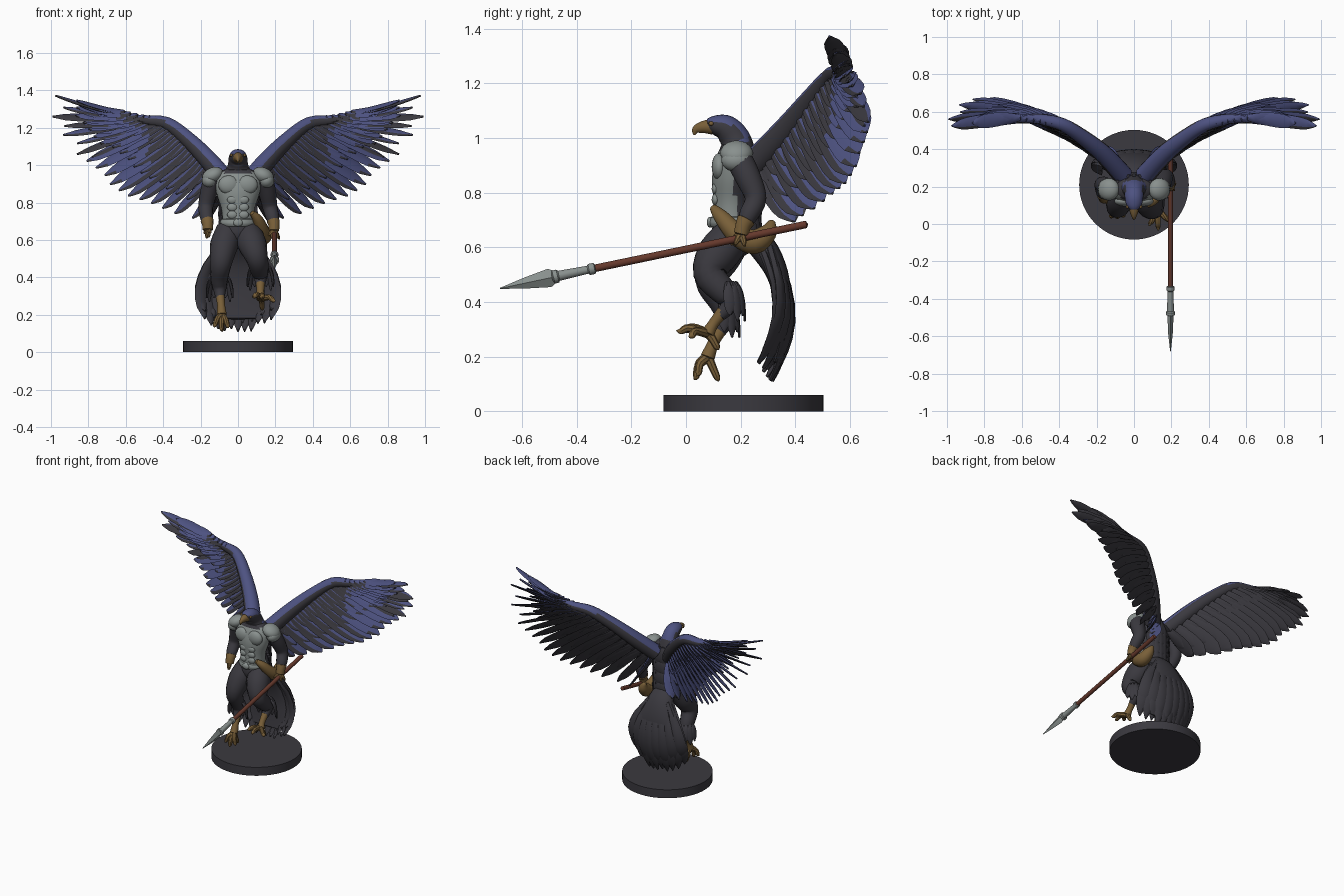
import bpy, bmesh, math, random
from mathutils import Vector, Matrix

random.seed(4)
cube = bpy.data.objects.get("Cube")
if cube:
    bpy.data.objects.remove(cube)


def material(name, rgb):
    m = bpy.data.materials.new(name)
    m.use_nodes = True
    m.diffuse_color = (*rgb, 1)
    bsdf = m.node_tree.nodes["Principled BSDF"]
    bsdf.inputs["Base Color"].default_value = (*rgb, 1)
    bsdf.inputs["Roughness"].default_value = 0.8
    return m


DARK = material("charcoal", (0.043, 0.041, 0.050))
BLUE = material("dusk blue", (0.075, 0.085, 0.22))
STEEL = material("grey steel", (0.25, 0.28, 0.27))
TAN = material("tan skin", (0.19, 0.115, 0.04))
WOOD = material("red wood", (0.13, 0.04, 0.025))


def sample(P, f):
    """Smooth curve through rows of any width."""
    i = min(int(f), len(P) - 2)
    t = f - i
    rows = zip(P[max(i - 1, 0)], P[i], P[i + 1], P[min(i + 2, len(P) - 1)])
    return [b + 0.5 * t * (c - a + t * (2*a - 5*b + 4*c - d + t * (3*(b - c) + d - a)))
            for a, b, c, d in rows]


def sweep(bm, rows, ref=(1, 0, 0), sides=14, steps=4):
    """Skin elliptical rings; each row is x, y, z, radius along ref, other radius."""
    n = (len(rows) - 1) * steps
    pts = [sample(rows, k / steps) for k in range(n + 1)]
    pos = [Vector(p[:3]) for p in pts]
    ref, rings = Vector(ref), []
    for k, p in enumerate(pts):
        t = (pos[min(k + 1, n)] - pos[max(k - 1, 0)]).normalized()
        a = (ref - t * ref.dot(t)).normalized()
        b = t.cross(a)
        ra, rb = max(p[3], 0.002), max(p[4], 0.002)
        rings.append([bm.verts.new(pos[k] + a * ra * math.cos(q) + b * rb * math.sin(q))
                      for q in (2 * math.pi * j / sides for j in range(sides))])
        if k in (0, n):
            end = bm.verts.new(pos[k] + t * min(ra, rb) * (0.5 if k else -0.5))
            for j in range(sides):
                bm.faces.new((rings[-1][j], rings[-1][(j + 1) % sides], end))
    for r, s in zip(rings, rings[1:]):
        for j in range(sides):
            k = (j + 1) % sides
            bm.faces.new((r[j], r[k], s[k], s[j]))


def limb(bm, rows, **kw):
    sweep(bm, [(*r, r[3]) for r in rows], **kw)


def ball(bm, centre, size, tilt=0):
    m = Matrix.Translation(centre) @ Matrix.Rotation(tilt, 4, "Y") @ Matrix.Diagonal((*size, 1))
    bmesh.ops.create_uvsphere(bm, u_segments=20, v_segments=12, radius=1, matrix=m)


def feather(bm, base, mid, tip, width, normal, thick=0.008):
    base, mid, tip = Vector(base), Vector(mid), Vector(tip)
    side = Vector(normal).cross(tip - base).normalized()
    rows = []
    for t, w in ((0, 0.45), (0.3, 0.85), (0.6, 1), (0.85, 0.8), (1, 0.1)):
        p = base * (1 - t) ** 2 + mid * 2 * t * (1 - t) + tip * t * t
        rows.append((*p, width * w, thick * (1.1 - 0.6 * t)))
    sweep(bm, rows, ref=side, sides=6, steps=2)


def finish(name, bm, mats, rule=None, mirror=False, angle=40):
    bmesh.ops.recalc_face_normals(bm, faces=bm.faces)
    bm.normal_update()
    if rule:
        for f in bm.faces:
            f.material_index = int(rule(f.calc_center_median(), f.normal))
    me = bpy.data.meshes.new(name)
    bm.to_mesh(me)
    bm.free()
    ob = bpy.data.objects.new(name, me)
    bpy.context.collection.objects.link(ob)
    for m in mats:
        me.materials.append(m)
    if mirror:
        ob.modifiers.new("Mirror", "MIRROR")
    bpy.ops.object.select_all(action="DESELECT")
    ob.select_set(True)
    bpy.context.view_layer.objects.active = ob
    bpy.ops.object.shade_smooth_by_angle(angle=math.radians(angle))
    return ob


def part(name, mat, rows, **kw):
    bm = bmesh.new()
    limb(bm, rows, **kw)
    return finish(name, bm, [mat])


# Round base
bm = bmesh.new()
bmesh.ops.create_cone(bm, cap_ends=True, segments=64, radius1=0.293, radius2=0.293, depth=0.06,
                      matrix=Matrix.Translation((0, 0.21, 0.03)))
finish("base_disc", bm, [DARK])

# Torso: plate on the front, plumage behind
bm = bmesh.new()
sweep(bm, [(0, .18, .58, .07, .06), (0, .175, .64, .095, .08), (0, .17, .70, .085, .072),
           (0, .17, .77, .09, .07), (0, .175, .85, .115, .08), (0, .185, .92, .125, .075),
           (0, .19, .97, .09, .06)], sides=24)
finish("torso", bm, [DARK, STEEL], lambda c, n: c.y < 0.18 and 0.70 < c.z < 0.96)
bm = bmesh.new()
ball(bm, (0.05, 0.122, 0.895), (0.055, 0.028, 0.05))
for z in (0.735, 0.775, 0.815):
    ball(bm, (0.03, 0.108, z), (0.028, 0.014, 0.022))
finish("chest_plate_muscles", bm, [STEEL], mirror=True)
bm = bmesh.new()
sweep(bm, [(0, .17, .675, .09, .08), (0, .17, .69, .097, .085), (0, .17, .71, .092, .08)], sides=24)
ball(bm, (0, 0.088, 0.692), (0.025, 0.012, 0.02))
finish("belt", bm, [STEEL])

# Layered shoulder guards
bm = bmesh.new()
ball(bm, (0.135, 0.185, 0.945), (0.06, 0.06, 0.042), 0.45)
ball(bm, (0.152, 0.185, 0.918), (0.042, 0.056, 0.042), 0.6)
finish("shoulder_guards", bm, [STEEL], mirror=True)

# Neck and head, blue on the crown
bm = bmesh.new()
sweep(bm, [(0, .20, .89, .10, .07), (0, .192, .95, .078, .062), (0, .178, 1.0, .055, .055),
           (0, .145, 1.037, .05, .048), (0, .105, 1.047, .042, .036), (0, .08, 1.046, .025, .024)],
      sides=20)
finish("head", bm, [DARK, BLUE], lambda c, n: n.z > 0.4 and c.z > 0.93)
bm = bmesh.new()
sweep(bm, [(0, .095, 1.042, .03, .03), (0, .06, 1.04, .021, .022), (0, .036, 1.03, .011, .015),
           (0, .03, 1.012, .003, .004)])
finish("beak", bm, [TAN])
bm = bmesh.new()
ball(bm, (0.036, 0.092, 1.053), (0.008, 0.009, 0.008))
finish("eyes", bm, [TAN], mirror=True)

# Plumage on the upper back
bm = bmesh.new()
for row in range(4):
    for i in range(-3, 4):
        a, z = i * 0.36, 0.96 - row * 0.075
        y = 0.19 + 0.07 * math.cos(a)
        x = 0.10 * math.sin(a)
        feather(bm, (x, y, z), (x * 1.1, y + 0.02, z - 0.05), (x * 1.05, y + 0.01, z - 0.12),
                0.026, (math.sin(a), math.cos(a), 0))
finish("back_plumage", bm, [DARK])

# Wings: arm along the leading edge, flight feathers and two rows of coverts
BONE = [(.06, .26, .91), (.16, .37, 1.03), (.27, .46, 1.14), (.38, .53, 1.222),
        (.50, .56, 1.24), (.62, .575, 1.265)]
TIPS = [(.17, .40, .69), (.34, .47, .74), (.47, .54, .79), (.58, .58, .84), (.68, .62, .90),
        (.76, .65, .985), (.87, .67, 1.055), (.945, .64, 1.16), (1.0, .56, 1.26), (.97, .525, 1.37)]
bm = bmesh.new()
limb(bm, [(*p, r) for p, r in zip(BONE, (.055, .05, .042, .036, .028, .012))], ref=(0, 1, 0))
finish("wing_arms", bm, [DARK, BLUE], lambda c, n: n.z > 0.35, mirror=True)


def wing_row(bm, reach, offset, width, slots):
    for u in slots:
        base = Vector(sample(BONE, u / 9 * 5))
        tip = Vector(sample(TIPS, u))
        tip = base.lerp(tip, reach + random.uniform(-0.03, 0.02))
        ahead = Vector(sample(BONE, min(u / 9 * 5 + 0.3, 5))) - Vector(sample(BONE, max(u / 9 * 5 - 0.3, 0)))
        normal = Vector((-ahead.y, ahead.x, -0.12)).normalized()
        push = normal * offset
        mid = base.lerp(tip, 0.5) + normal * 0.025 + Vector((0, 0, 0.015))
        lean = normal + ahead.normalized() * 0.18
        feather(bm, base + push, mid + push, tip + push * 0.6, width(u), lean, 0.011)


halves = [k / 2 for k in range(19)]
bm = bmesh.new()
wing_row(bm, 1, 0, lambda u: 0.058 if u < 5 else 0.05, halves[:12])
finish("secondary_feathers", bm, [DARK, BLUE], lambda c, n: n.z > 0.45, mirror=True)
bm = bmesh.new()
wing_row(bm, 1, 0, lambda u: 0.036, [6, 7, 8, 9])
wing_row(bm, 0.88, 0.008, lambda u: 0.03, [5.6, 6.5, 7.5, 8.5])
finish("primary_feathers", bm, [DARK, BLUE],
       lambda c, n: n.dot(Vector((0, .5, .87))) > 0.42 and c.x > 0.62, mirror=True)
bm = bmesh.new()
for side in (-1, 1):
    wing_row(bm, 0.68, side * 0.014, lambda u: 0.04, halves)
    wing_row(bm, 0.42, side * 0.022, lambda u: 0.036, [h + 0.2 for h in halves[:-1]])
finish("covert_feathers", bm, [DARK, BLUE], lambda c, n: n.z > 0.4, mirror=True)

# Tail: curved fan in two layers
bm = bmesh.new()
sweep(bm, [(0, .21, .66, .07, .04), (0, .28, .60, .09, .05), (0, .335, .50, .12, .04),
           (0, .355, .38, .15, .03), (0, .345, .26, .155, .022), (0, .325, .18, .14, .01)], sides=20)
for layer, count in ((0, 11), (1, 8)):
    for i in range(count):
        s = 2 * i / (count - 1) - 1
        y = 0.335 - 0.05 * s * s + layer * 0.02
        tip = (0.175 * s, y - 0.02, 0.10 + 0.07 * s * s + layer * 0.05 + random.uniform(0, 0.03))
        feather(bm, (0.07 * s, 0.275 + layer * 0.03, 0.60), (0.25 * s, 0.46 - 0.06 * s * s, 0.36),
                tip, 0.04, (0.5 * s, 1, 0), 0.015)
finish("tail", bm, [DARK])

# Legs: feathered thigh and shin, bare lower leg, clawed foot
LEGS = {
    "left": ([(.05, .18, .65, .07), (.075, .12, .58, .078), (.10, .085, .505, .06),
              (.115, .135, .44, .05), (.12, .165, .40, .036), (.12, .125, .35, .022)],
             [(.12, .135, .365, .024), (.12, .10, .32, .02), (.125, .08, .285, .026)],
             [(.08, -.01, .30), (.13, -.035, .295), (.20, .01, .275), (.13, .12, .225)]),
    "right": ([(-.05, .18, .65, .07), (-.075, .13, .57, .075), (-.09, .09, .48, .058),
               (-.10, .13, .40, .048), (-.098, .145, .34, .036), (-.095, .12, .285, .022)],
              [(-.095, .125, .295, .024), (-.09, .10, .25, .021), (-.087, .08, .20, .027)],
              [(-.13, .035, .135), (-.09, .03, .115), (-.05, .04, .13), (-.085, .12, .11)]),
}
for side, (upper, lower, toes) in LEGS.items():
    part(side + "_leg", DARK, upper)
    bm = bmesh.new()
    limb(bm, lower)
    foot = Vector(lower[-1][:3])
    for toe in toes:
        toe = Vector(toe)
        knuckle = foot.lerp(toe, 0.55) + Vector((0, -0.006, 0.014))
        limb(bm, [(*foot, .018), (*knuckle, .015), (*foot.lerp(toe, 0.85), .012), (*toe, .002)], sides=8)
    finish(side + "_foot", bm, [TAN])
    # Shin tufts
    bm = bmesh.new()
    heel = Vector(upper[4][:3])
    for i in range(7):
        a = (i - 3) * 0.45
        out = Vector((math.sin(a), math.cos(a), 0))
        p = heel + Vector((0, -0.02, 0.07)) + out * 0.035
        feather(bm, p, p + out * 0.035 + Vector((0, 0, -0.03)),
                p + out * 0.035 + Vector((0, 0, -0.12 - 0.02 * (i % 2))), 0.022, out, 0.01)
    finish(side + "_shin_tuft", bm, [DARK])

# Arms and hands
ARMS = {
    "left": ([(.135, .19, .93, .05), (.155, .225, .86, .048), (.17, .255, .78, .04),
              (.185, .23, .72, .036), (.192, .21, .68, .024)],
             [(.165, .17, .625), (.18, .165, .61), (.215, .18, .61), (.222, .215, .605)]),
    "right": ([(-.135, .19, .93, .05), (-.155, .205, .86, .046), (-.172, .21, .78, .04),
               (-.168, .17, .72, .035), (-.162, .145, .685, .024)],
              [(-.145, .11, .64), (-.155, .12, .615), (-.168, .13, .61), (-.18, .15, .635)]),
}
for side, (arm, fingers) in ARMS.items():
    part(side + "_arm", DARK, arm)
    bm = bmesh.new()
    wrist = Vector(arm[-1][:3])
    palm = wrist + Vector((0, -0.008, -0.03))
    limb(bm, [(*Vector(arm[-2][:3]).lerp(wrist, 0.5), .035), (*wrist, .03), (*palm, .028)])
    for tip in fingers:
        tip = Vector(tip)
        knuckle = palm.lerp(tip, 0.5) + (tip - palm).cross(Vector((0, 0, 1))).cross(tip - palm) * 0.5
        limb(bm, [(*palm, .015), (*knuckle, .013), (*tip, .005)], sides=8)
    finish(side + "_hand", bm, [TAN])

# Curved hip pouch with its strap
part("hip_pouch", TAN, [(.075, .10, .745, .014), (.105, .13, .71, .028), (.13, .19, .645, .04),
                        (.135, .25, .62, .046), (.125, .30, .655, .034), (.11, .315, .695, .012)])

# Spear, tipped with a four-sided blade
X = 0.195
bm = bmesh.new()
limb(bm, [(X, .44, .684, .014), (X, -.35, .52, .014)], steps=1)
finish("spear_shaft", bm, [WOOD])
bm = bmesh.new()
limb(bm, [(X, -.335, .523, .021), (X, -.355, .519, .021), (X, -.36, .518, .015),
          (X, -.465, .496, .019), (X, -.47, .495, .025), (X, -.485, .491, .025)], steps=1)
sweep(bm, [(X, -.47, .495, .012, .018), (X, -.50, .488, .016, .034), (X, -.59, .469, .012, .02),
           (X, -.68, .45, .001, .002)], sides=4, steps=1)
finish("spear_head", bm, [STEEL], angle=30)
